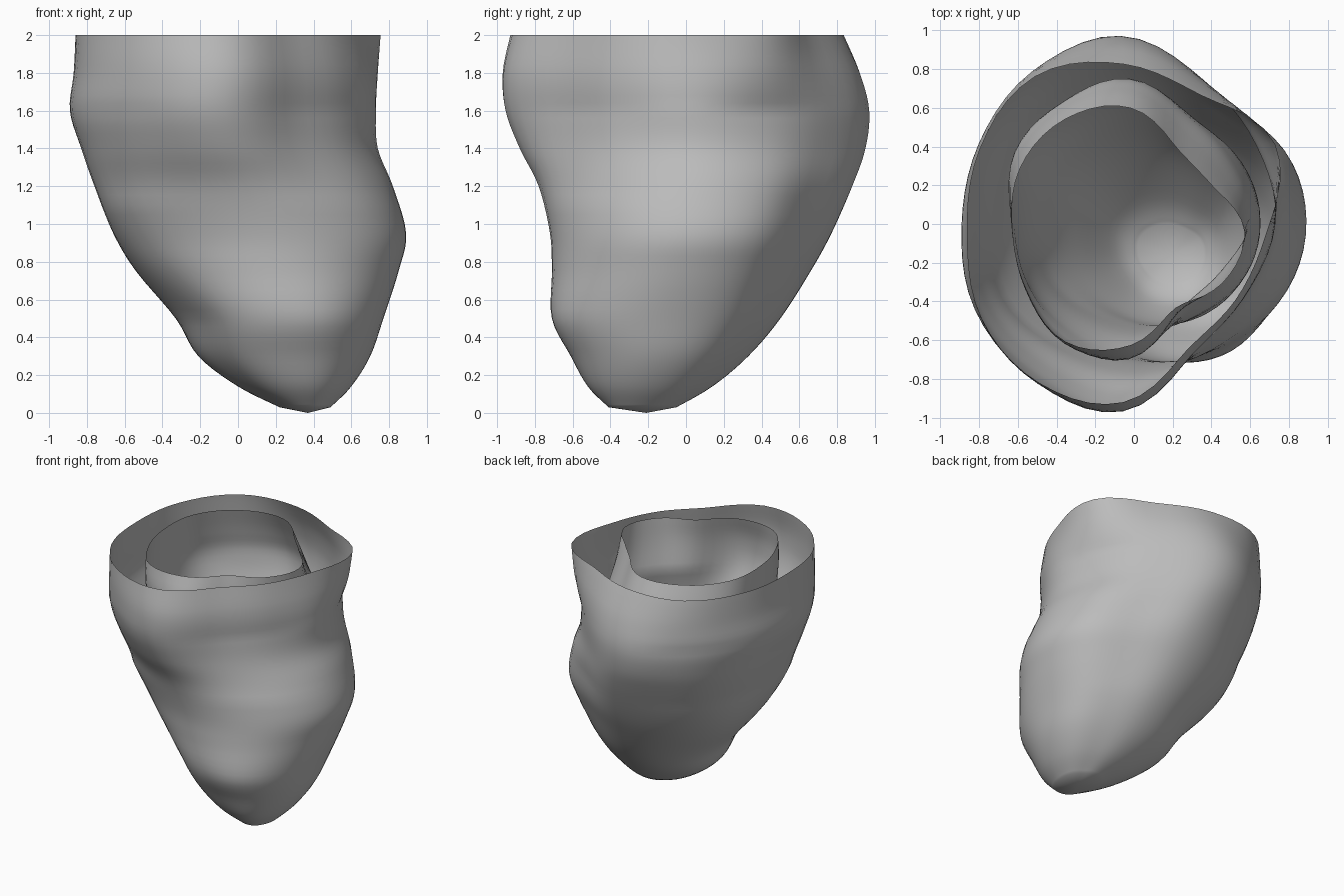
import bpy
import bmesh
from math import cos, sin, pi

SIDES = 60
STEPS = 5

default_cube = bpy.data.objects.get("Cube")
if default_cube:
    bpy.data.objects.remove(default_cube, do_unlink=True)


def make_material(name, color):
    material = bpy.data.materials.new(name)
    material.use_nodes = True
    material.diffuse_color = color
    material.node_tree.nodes["Principled BSDF"].inputs["Base Color"].default_value = color
    return material


def spline(before, start, end, after, t):
    """Smooth curve value between start and end."""
    return start + 0.5 * t * (end - before + t * (
        2 * before - 5 * start + 4 * end - after
        + t * (3 * (start - end) + after - before)))


def outline_radius(radii, turn):
    """Radius of a closed outline at a fraction of a full turn."""
    count = len(radii)
    position = turn * count
    index = int(position)
    around = [radii[(index + offset) % count] for offset in (-1, 0, 1, 2)]
    return spline(*around, position - index)


def refine_rows(rows):
    """Add smooth in-between rows to the list of key sections."""
    last = len(rows) - 1
    refined = []
    for index in range(last):
        keys = [rows[min(max(index + offset, 0), last)] for offset in (-1, 0, 1, 2)]
        for step in range(STEPS):
            refined.append([spline(*values, step / STEPS) for values in zip(*keys)])
    refined.append(list(rows[last]))
    return refined


def ramp(value, start, end):
    """Straight ramp from zero at start to one at end."""
    return min(max((value - start) / (end - start), 0), 1)


def section(row, outlines):
    """Outline at one height, fitted to its left, right, front and back limits."""
    height, left, right, front, back = row
    to_waist = ramp(height, 0.5, 1.1)
    to_bulge = ramp(height, 1.1, 1.6)
    to_rim = ramp(height, 1.6, 2)
    radii = [a + (b - a) * to_waist + (c - b) * to_bulge + (d - c) * to_rim
             for a, b, c, d in zip(*outlines)]
    points = []
    for side in range(SIDES):
        turn = side / SIDES
        radius = outline_radius(radii, turn)
        points.append((radius * cos(turn * 2 * pi), radius * sin(turn * 2 * pi)))

    def fit(values, low, high):
        smallest, largest = min(values), max(values)
        return [low + (v - smallest) * (high - low) / (largest - smallest) for v in values]

    xs = fit([p[0] for p in points], left, right)
    ys = fit([p[1] for p in points], front, back)
    return [(x, y, height) for x, y in zip(xs, ys)]


def make_cup(name, tip, rows, outlines, material):
    """Open cup lofted through the sections and closed at its tip."""
    mesh = bpy.data.meshes.new(name)
    bm = bmesh.new()
    rings = [[bm.verts.new(point) for point in section(row, outlines)]
             for row in refine_rows(rows)]
    tip_vert = bm.verts.new(tip)
    for side in range(SIDES):
        following = (side + 1) % SIDES
        bm.faces.new((tip_vert, rings[0][following], rings[0][side]))
        for below, above in zip(rings, rings[1:]):
            bm.faces.new((below[side], below[following], above[following], above[side]))
    for face in bm.faces:
        face.smooth = True
    bm.to_mesh(mesh)
    bm.free()
    mesh.materials.append(material)
    cup = bpy.data.objects.new(name, mesh)
    bpy.context.collection.objects.link(cup)


grey = make_material("plain grey", (0.5, 0.5, 0.5, 1))

# Outlines: radii around a full turn from +x, for the foot, waist, bulge and rim
foot_outline = (.77, .77, .72, .76, .8, .82, .75, .7, .73, .75, .79, .78)
waist_outline = (.78, .77, .73, .83, .83, .82, .8, .87, .83, .82, .78, .78)
outer_outlines = (
    foot_outline,
    waist_outline,
    (.8, .81, .86, .97, .9, .83, .81, .86, .9, .96, .76, .74),
    (.74, .91, .81, .86, .92, .86, .81, .85, .87, .85, .67, .67),
)
inner_outlines = (
    foot_outline,
    waist_outline,
    (.63, .6, .61, .72, .69, .69, .61, .63, .68, .72, .54, .55),
    (.57, .47, .48, .63, .66, .64, .59, .6, .65, .58, .45, .53),
)

# Sections: height, then limits in x and y
outer_rows = (
    (.03, .22, .49, -.41, -.05),
    (.14, 0, .6, -.52, .14),
    (.3, -.21, .7, -.61, .33),
    (.5, -.33, .77, -.71, .5),
    (.75, -.54, .85, -.71, .66),
    (.95, -.66, .89, -.72, .77),
    (1.2, -.76, .82, -.78, .88),
    (1.4, -.83, .74, -.88, .95),
    (1.6, -.89, .73, -.955, .97),
    (1.8, -.87, .74, -.97, .92),
    (2, -.86, .755, -.93, .835),
)
inner_rows = (
    (.41, .02, .36, -.3, 0),
    (.5, -.1, .46, -.41, .13),
    (.75, -.27, .59, -.51, .36),
    (1, -.42, .65, -.53, .52),
    (1.3, -.55, .64, -.58, .68),
    (1.6, -.64, .6, -.69, .75),
    (1.8, -.64, .58, -.7, .7),
    (2, -.63, .57, -.65, .61),
)

# Outer wall
make_cup("outer_wall", (.37, -.21, 0), outer_rows, outer_outlines, grey)

# Inner chamber lining
make_cup("inner_chamber", (.2, -.15, .38), inner_rows, inner_outlines, grey)
